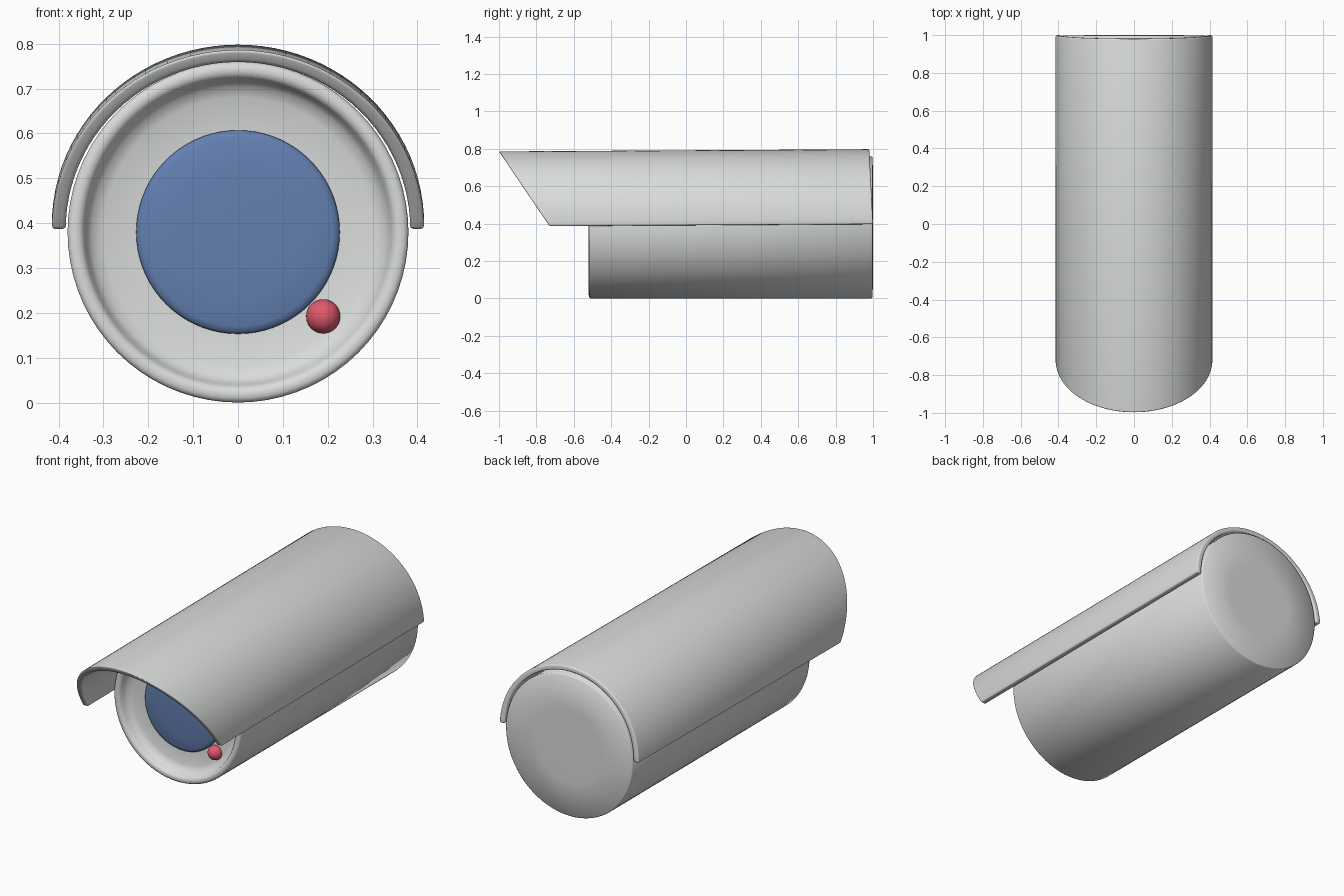
import bpy, bmesh, math
from math import sin, cos, pi

if "Cube" in bpy.data.objects:
    bpy.data.objects.remove(bpy.data.objects["Cube"])


def material(name, rgb):
    m = bpy.data.materials.new(name)
    m.diffuse_color = (*rgb, 1)
    m.use_nodes = True
    m.node_tree.nodes["Principled BSDF"].inputs["Base Color"].default_value = m.diffuse_color
    return m


GREY = material("light grey", (0.7, 0.71, 0.71))
BLUE = material("lens blue", (0.125, 0.215, 0.44))
RED = material("indicator red", (0.75, 0.1, 0.15))
AXIS_Z = 0.38


def finish(name, bm, mat, angle):
    bmesh.ops.recalc_face_normals(bm, faces=bm.faces)
    me = bpy.data.meshes.new(name)
    bm.to_mesh(me)
    bm.free()
    me.materials.append(mat)
    ob = bpy.data.objects.new(name, me)
    bpy.context.collection.objects.link(ob)
    bpy.ops.object.select_all(action='DESELECT')
    ob.select_set(True)
    bpy.context.view_layer.objects.active = ob
    bpy.ops.object.shade_smooth_by_angle(angle=math.radians(angle))
    return ob


def lathe(name, profile, mat, angle=50, n=72):
    """Spin (radius, y) points around the long axis; end points close as caps."""
    bm = bmesh.new()
    rings = [[bm.verts.new((r * cos(2 * pi * i / n), y, AXIS_Z + r * sin(2 * pi * i / n)))
              for i in range(n)] for r, y in profile]
    for a, b in zip(rings, rings[1:]):
        for i in range(n):
            j = (i + 1) % n
            bm.faces.new((a[i], a[j], b[j], b[i]))
    bm.faces.new(rings[0])
    bm.faces.new(rings[-1])
    return finish(name, bm, mat, angle)


# camera body: closed back, rounded front rim, dished front panel
lathe("camera_body", [
    (0.20, 1.0), (0.374, 0.998), (0.38, 0.992), (0.38, -0.508), (0.377, -0.515),
    (0.37, -0.519), (0.36, -0.52), (0.35, -0.517), (0.343, -0.508), (0.338, -0.49),
    (0.325, -0.472), (0.30, -0.463), (0.22, -0.455), (0.1, -0.452)], GREY)

# lens: shallow blue dome
lathe("lens", [
    (0.22, -0.44), (0.227, -0.455), (0.227, -0.468), (0.222, -0.475),
    (0.21, -0.479), (0.15, -0.484), (0.08, -0.487), (0.03, -0.488)], BLUE)

# indicator light: small red ball
bm = bmesh.new()
bmesh.ops.create_uvsphere(bm, u_segments=32, v_segments=16, radius=0.038)
bmesh.ops.translate(bm, verts=bm.verts, vec=(0.19, -0.465, 0.192))
finish("indicator_light", bm, RED, 180)

# sun shield: half-round shell with slanted front, tilted slightly up to the back
N = 48
OUTER, INNER = (0.415, 0.401), (0.384, 0.374)
bm = bmesh.new()


def shield_point(size, t, end):
    h = size[1] * sin(t)
    y = -0.73 - 0.27 * h / 0.401 if end == 0 else 1.0 - 0.02 * h / 0.401
    return bm.verts.new((size[0] * cos(t), y, 0.391 + 0.006 * y + h))


sections = [[shield_point(s, pi * i / N, e) for s, e in
             ((OUTER, 0), (OUTER, 1), (INNER, 1), (INNER, 0))] for i in range(N + 1)]
for a, b in zip(sections, sections[1:]):
    for k in range(4):
        m = (k + 1) % 4
        bm.faces.new((a[k], a[m], b[m], b[k]))
bm.faces.new(sections[0])
bm.faces.new(sections[-1])
bmesh.ops.recalc_face_normals(bm, faces=bm.faces)
rims = [e for e in bm.edges if e.calc_face_angle(0) > math.radians(40)]
bmesh.ops.bevel(bm, geom=rims, offset=0.008, segments=3, profile=0.5, affect='EDGES')
finish("sun_shield", bm, GREY, 50)
